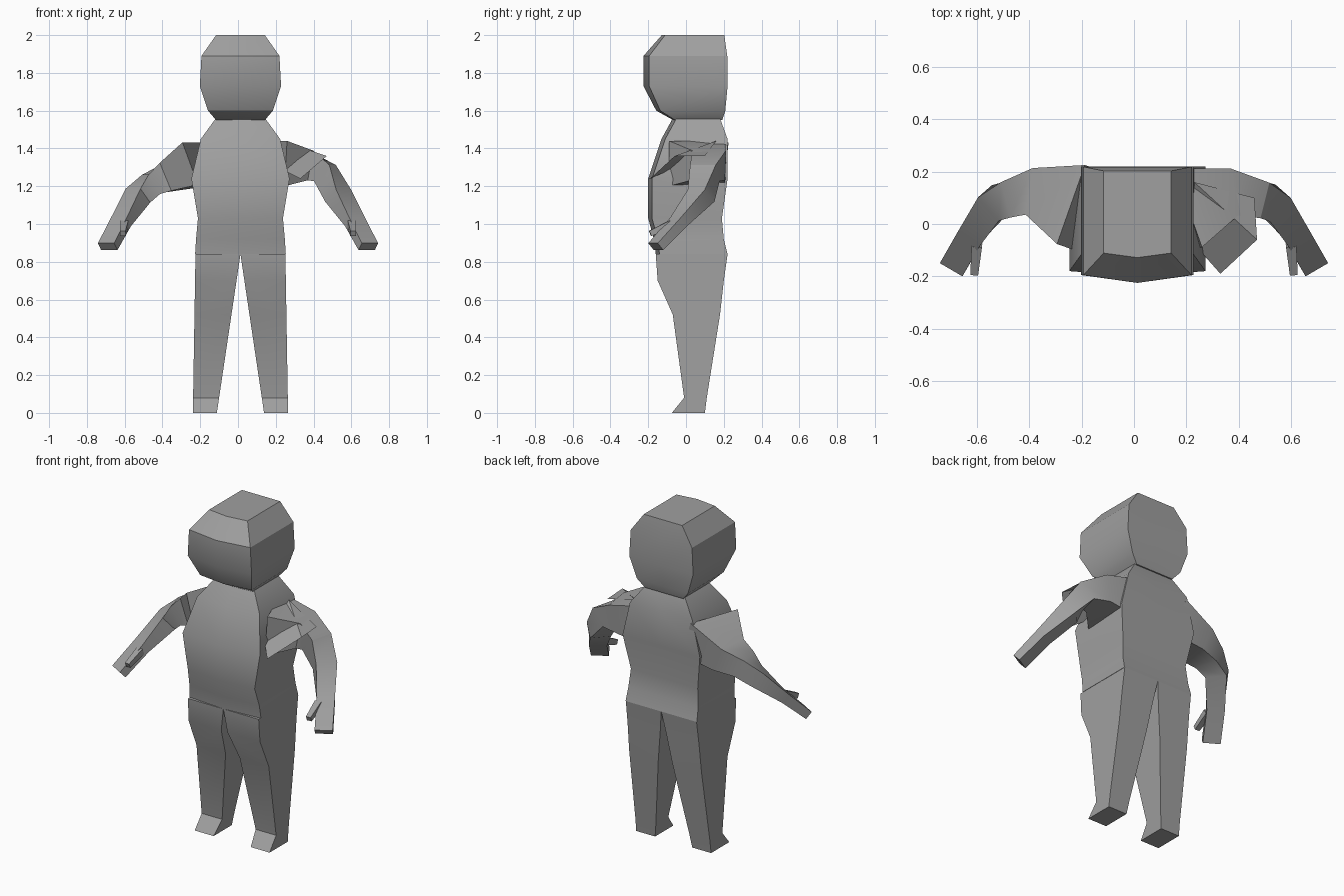
import bpy, bmesh, math
from mathutils import Vector

cube = bpy.data.objects.get("Cube")
if cube:
    bpy.data.objects.remove(cube)

grey = bpy.data.materials.new("plain grey")
grey.use_nodes = True
colour = (0.35, 0.35, 0.35, 1)
grey.diffuse_color = colour
grey.node_tree.nodes["Principled BSDF"].inputs["Base Color"].default_value = colour

UP = Vector((0, 0, 1))
MIDDLE = 0.013  # body axis, slightly off to the left
HIP = 0.84


def finish(name, bm):
    """Turn a bmesh into a shaded grey object."""
    mesh = bpy.data.meshes.new(name)
    bm.to_mesh(mesh)
    bm.free()
    mesh.materials.append(grey)
    part = bpy.data.objects.new(name, mesh)
    bpy.context.collection.objects.link(part)
    bpy.ops.object.select_all(action="DESELECT")
    part.select_set(True)
    bpy.context.view_layer.objects.active = part
    bpy.ops.object.shade_smooth_by_angle(angle=math.radians(32))
    return part


def loft(name, rings):
    """Skin a list of equal-length rings and cap both ends."""
    bm = bmesh.new()
    rows = [[bm.verts.new(point) for point in ring] for ring in rings]
    for lower, upper in zip(rows, rows[1:]):
        for i in range(len(lower)):
            bm.faces.new((lower[i - 1], lower[i], upper[i], upper[i - 1]))
    bm.faces.new(rows[0])
    bm.faces.new(rows[-1])
    bmesh.ops.recalc_face_normals(bm, faces=bm.faces)
    return finish(name, bm)


def body_ring(z, half, front, back, ridge):
    """Box section whose front comes forward along a middle ridge."""
    left, right = MIDDLE + half, MIDDLE - half
    return [(right, front + ridge, z), (MIDDLE, front, z), (left, front + ridge, z),
            (left, back, z), (MIDDLE, back, z), (right, back, z)]


def limb(name, path, side, lift=0):
    """Four-sided tapering tube; path holds centre, half width and half thickness.
    Lift raises the two points that follow the root."""
    centres = [Vector((x, y, z)) for x, y, z, wide, thick in path]
    for centre in centres[1:3]:
        centre.z += lift
    rings = []
    for i, centre in enumerate(centres):
        before = centres[max(i - 1, 0)]
        after = centres[min(i + 1, len(centres) - 1)]
        along = (after - before).normalized()
        across = UP.cross(along).normalized()
        over = along.cross(across)
        wide, thick = path[i][-2:]
        corners = [centre + across * wide * a + over * thick * b
                   for a, b in ((1, 1), (-1, 1), (-1, -1), (1, -1))]
        rings.append([(side * p.x, p.y, p.z) for p in corners])
    return loft(name, rings)


# Head: chamfered block, drawn in mostly at the front and sides
HEAD = [(1.55, 0.6, 0.3), (1.6, 0.8, 0.7), (1.73, 1, 1), (1.89, 0.96, 1), (2, 0.6, 0.57)]
loft("head", [body_ring(z, 0.215 * wide, -0.225 * deep, 0.18 + 0.04 * min(wide, deep), 0.03 * deep)
              for z, wide, deep in HEAD])

# Torso: height, half width, front and back, from neck to crotch
TORSO = [(1.56, 0.13, -0.07, 0.18), (1.45, 0.21, -0.13, 0.22), (1.24, 0.26, -0.2, 0.22),
         (1.03, 0.225, -0.2, 0.19), (0.92, 0.235, -0.17, 0.2), (HIP, 0.24, -0.16, 0.22)]
loft("torso", [body_ring(z, half, front, back, 0.02) for z, half, front, back in TORSO])

# Legs: height, front and back; the inner face slants out to the wedge feet
LEG = [(HIP, -0.16, 0.22), (0.7, -0.15, 0.2), (0.52, -0.07, 0.18),
       (0.08, -0.01, 0.11), (0, -0.075, 0.1)]
for side, name in ((1, "left_leg"), (-1, "right_leg")):
    rings = []
    for z, front, back in LEG:
        spread = 1 - z / HIP
        inner = MIDDLE + side * 0.125 * spread
        outer = MIDDLE + side * (0.238 + 0.014 * spread)
        rings.append([(inner, front, z), (outer, front, z), (outer, back, z), (inner, back, z)])
    loft(name, rings)

# Arms and thumbs: the left elbow is held a little higher
ARM = [(0.2, 0.06, 1.32, 0.16, 0.12), (0.37, 0.12, 1.25, 0.09, 0.08),
       (0.46, 0.1, 1.21, 0.07, 0.06), (0.53, 0.08, 1.15, 0.06, 0.05),
       (0.62, -0.04, 1.01, 0.05, 0.03), (0.69, -0.16, 0.88, 0.05, 0.025)]
THUMB = [(0.6, -0.08, 1, 0.02, 0.02), (0.61, -0.19, 0.95, 0.015, 0.015)]
for side, label, lift in ((1, "left", 0.06), (-1, "right", 0)):
    limb(label + "_arm", ARM, side, lift)
    limb(label + "_thumb", THUMB, side)

# Shoulder flap: a folded sheet hanging over the front of the left arm
bm = bmesh.new()
back, outer, corner, tip, root = [bm.verts.new(p) for p in (
    (0.23, 0.16, 1.44), (0.46, 0.1, 1.36), (0.47, -0.06, 1.36),
    (0.33, -0.19, 1.24), (0.25, -0.1, 1.28))]
for triangle in ((back, outer, corner), (back, corner, tip), (back, tip, root)):
    bm.faces.new(triangle)
finish("shoulder_flap", bm)
